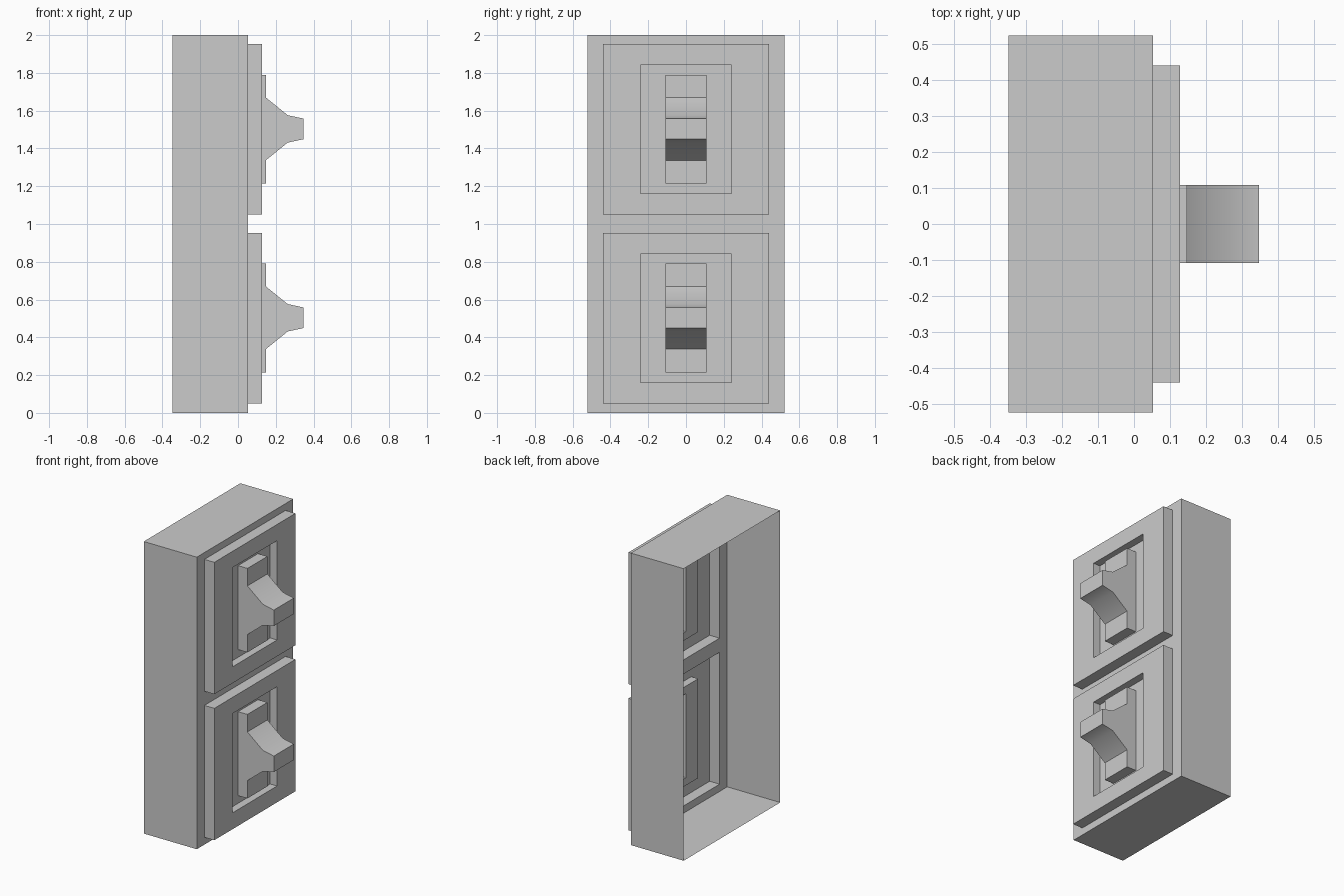
import bpy
import bmesh
import math

if "Cube" in bpy.data.objects:
    bpy.data.objects.remove(bpy.data.objects["Cube"])

# Single plain grey
GREY = (0.6, 0.6, 0.6, 1)
grey = bpy.data.materials.new("plain grey")
grey.use_nodes = True
grey.diffuse_color = GREY
grey.node_tree.nodes["Principled BSDF"].inputs["Base Color"].default_value = GREY


def rect(bm, x, half_y, z0, z1):
    """Rectangle of vertices facing +x, counter-clockwise from that side."""
    corners = ((-half_y, z0), (half_y, z0), (half_y, z1), (-half_y, z1))
    return [bm.verts.new((x, y, z)) for y, z in corners]


def bridge(bm, a, b):
    """Join two vertex loops with a band of quads."""
    n = len(a)
    for i in range(n):
        j = (i + 1) % n
        bm.faces.new((a[i], a[j], b[j], b[i]))


def finish(name, bm):
    mesh = bpy.data.meshes.new(name)
    bm.to_mesh(mesh)
    bm.free()
    mesh.materials.append(grey)
    obj = bpy.data.objects.new(name, mesh)
    bpy.context.collection.objects.link(obj)
    return obj


BACK, FACE, FRAME, FLOOR, ROCKER, TIP = -0.348, 0.053, 0.128, 0.076, 0.147, 0.347
HALF, FRAME_Y, WELL_Y, LEVER_Y = 0.522, 0.439, 0.24, 0.108

# Thin housing, open at the back, with an opening behind each switch
bm = bmesh.new()
bridge(bm, rect(bm, BACK, HALF, 0, 2), rect(bm, FACE, HALF, 0, 2))
for z in (0, 1):
    bridge(bm, rect(bm, FACE, HALF, z, z + 1),
           rect(bm, FACE, FRAME_Y, z + 0.05, z + 0.953))
bmesh.ops.remove_doubles(bm, verts=bm.verts, dist=0.0001)
finish("housing", bm)

# Lever outline in x and z, bottom to top
LEVER = [(FLOOR, 0.215), (ROCKER, 0.215), (ROCKER, 0.337), (0.263, 0.431),
         (TIP, 0.449), (TIP, 0.558), (0.263, 0.576), (ROCKER, 0.67),
         (ROCKER, 0.79), (FLOOR, 0.79)]

for label, z in (("lower", 0), ("upper", 1)):
    # Raised frame stepping down into a shallow well
    bm = bmesh.new()
    steps = [(FACE, FRAME_Y, 0.05, 0.953), (FRAME, FRAME_Y, 0.05, 0.953),
             (FRAME, WELL_Y, 0.162, 0.842), (FLOOR, WELL_Y, 0.162, 0.842),
             (FLOOR, LEVER_Y, 0.215, 0.79)]
    rings = [rect(bm, x, y, z + a, z + b) for x, y, a, b in steps]
    for a, b in zip(rings, rings[1:]):
        bridge(bm, a, b)
    finish(label + "_switch_frame", bm)

    # Hollow lever, open behind
    bm = bmesh.new()
    right = [bm.verts.new((x, -LEVER_Y, z + h)) for x, h in LEVER]
    left = [bm.verts.new((x, LEVER_Y, z + h)) for x, h in LEVER]
    bm.faces.new(right)
    bm.faces.new(left[::-1])
    for i in range(len(LEVER) - 1):
        bm.faces.new((right[i + 1], right[i], left[i], left[i + 1]))
    lever = finish(label + "_switch_lever", bm)
    bpy.ops.object.select_all(action="DESELECT")
    lever.select_set(True)
    bpy.context.view_layer.objects.active = lever
    bpy.ops.object.shade_smooth_by_angle(angle=math.radians(38))
